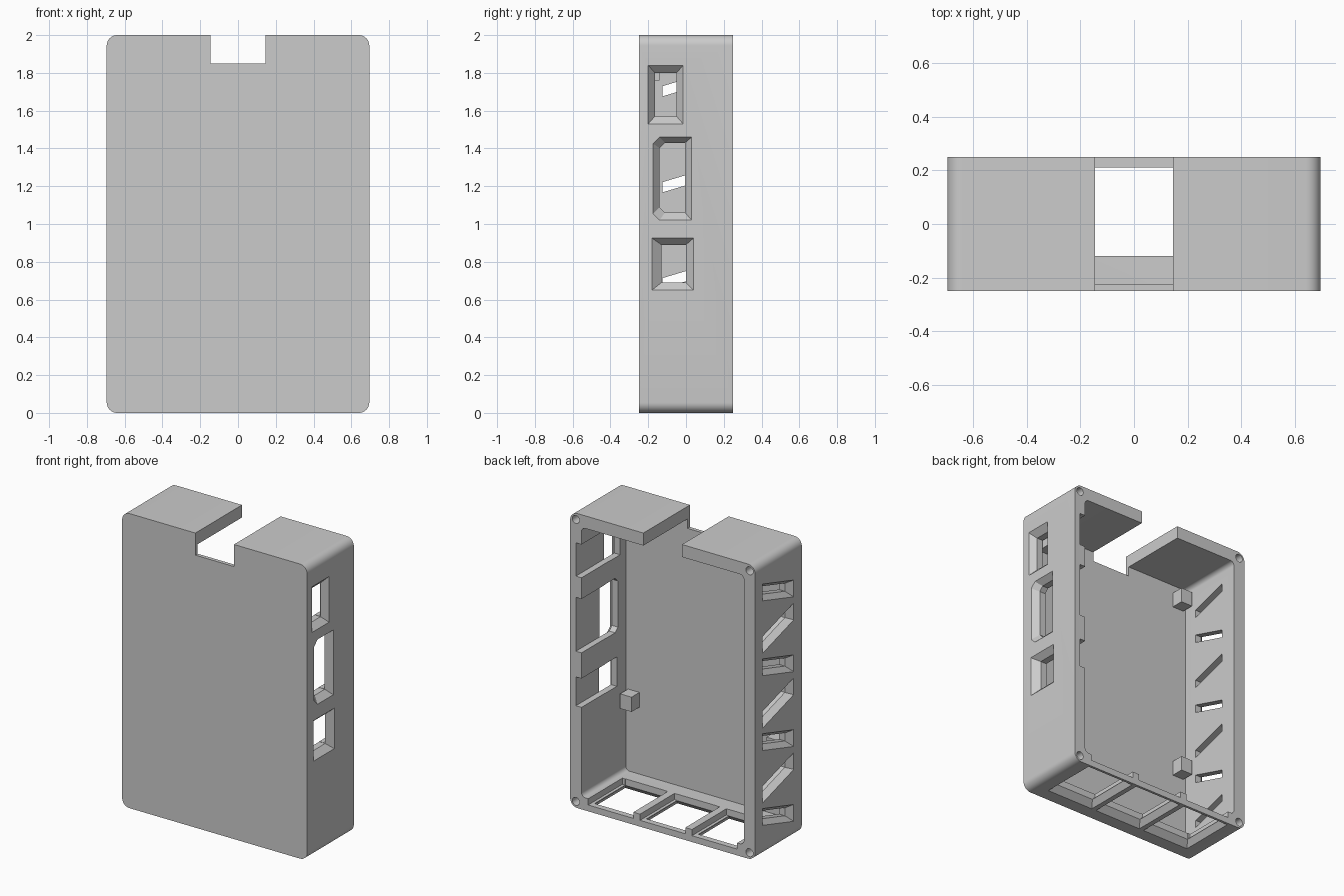
import bpy, bmesh, math

cube = bpy.data.objects.get("Cube")
if cube:
    bpy.data.objects.remove(cube, do_unlink=True)

W, D, H = 0.695, 0.25, 2.0      # half width, half depth, height
WALL, SKIN, BEVEL = 0.085, 0.025, 0.04

grey = bpy.data.materials.new("plain_grey")
grey.use_nodes = True
colour = (0.6, 0.6, 0.6, 1)
grey.diffuse_color = colour
grey.node_tree.nodes["Principled BSDF"].inputs["Base Color"].default_value = colour


def loft(name, sections):
    """Closed solid through matching loops of points."""
    bm = bmesh.new()
    rings = [[bm.verts.new(p) for p in loop] for loop in sections]
    n = len(rings[0])
    for a, b in zip(rings, rings[1:]):
        for i in range(n):
            j = (i + 1) % n
            bm.faces.new((a[i], a[j], b[j], b[i]))
    bm.faces.new(rings[0])
    bm.faces.new(rings[-1])
    bmesh.ops.recalc_face_normals(bm, faces=bm.faces)
    mesh = bpy.data.meshes.new(name)
    bm.to_mesh(mesh)
    bm.free()
    mesh.materials.append(grey)
    obj = bpy.data.objects.new(name, mesh)
    bpy.context.collection.objects.link(obj)
    return obj


def box(name, x0, x1, y0, y1, z0, z1):
    loop = [(x0, z0), (x1, z0), (x1, z1), (x0, z1)]
    return loft(name, [[(x, y, z) for x, z in loop] for y in (y0, y1)])


def rounded_prism(name, half, z0, z1, y0, y1, r, steps=8):
    loop = []
    for k, (sx, zc) in enumerate([(1, z1 - r), (-1, z1 - r), (-1, z0 + r), (1, z0 + r)]):
        for i in range(steps + 1):
            a = math.pi / 2 * (k + i / steps)
            loop.append((sx * (half - r) + r * math.cos(a), zc + r * math.sin(a)))
    return loft(name, [[(x, y, z) for x, z in loop] for y in (y0, y1)])


def disc(name, x, z, r, y0, y1, n=24):
    ring = [(x + r * math.cos(math.tau * i / n), z + r * math.sin(math.tau * i / n)) for i in range(n)]
    return loft(name, [[(u, y, v) for u, v in ring] for y in (y0, y1)])


def recess(name, place, outer, inner):
    """Opening that tapers through the outer skin, then runs straight inward."""
    k = 0.01 / BEVEL
    flare = [(o[0] + (o[0] - i[0]) * k, o[1] + (o[1] - i[1]) * k) for o, i in zip(outer, inner)]
    layers = [(flare, -0.01), (inner, BEVEL), (inner, WALL + 0.03)]
    return loft(name, [[place(u, v, d) for u, v in loop] for loop, d in layers])


def rect(u0, u1, v0, v1, c=0.0, slope=0.0):
    if c:
        loop = [(u0 + c, v0), (u1, v0), (u1, v1), (u0 + c, v1), (u0, v1 - c), (u0, v0 + c)]
    else:
        loop = [(u0, v0), (u1, v0), (u1, v1), (u0, v1)]
    return [(u, v + slope * u) for u, v in loop]


def on_right(u, v, d):
    return (W - d, u, v)


def on_left(u, v, d):
    return (-W + d, u, v)


def on_bottom(u, v, d):
    return (u, v, d)


# Case shell and its open-backed cavity
case = rounded_prism("case", W, 0, H, -D, D, 0.055)
cutters = [rounded_prism("cavity", W - WALL, WALL, H - WALL, SKIN - D, D + 0.1, 0.03)]

# Notch through the top wall and front plate
cutters.append(box("top_notch", -0.145, 0.145, -D - 0.1, D + 0.1, 1.85, H + 0.1))

# Port openings, each with a slide-in channel to the back
ports = [
    ((-0.20, -0.015, 1.53, 1.84), (-0.165, -0.05, 1.57, 1.80), 0),
    ((-0.175, 0.03, 1.02, 1.46), (-0.14, -0.005, 1.06, 1.43), 0.035),
    ((-0.18, 0.04, 0.65, 0.925), (-0.13, 0.0, 0.69, 0.89), 0),
]
for outer, inner, c in ports:
    cutters.append(recess("port", on_right, rect(*outer, c), rect(*inner, c * 0.8)))
    cutters.append(box("port_channel", 0.55, W - BEVEL - 0.003, inner[1] - 0.05, D + 0.1,
                       inner[2] + 0.002, inner[3] - 0.002))

# Zigzag vent slots
for i in range(7):
    z = 1.74 - 0.254 * i
    s = 0.3 if i % 2 == 0 else -0.3
    cutters.append(recess("vent_slot", on_left,
                          rect(-0.163, 0.174, z - 0.057, z + 0.057, slope=s),
                          rect(-0.125, 0.135, z - 0.027, z + 0.027, slope=s)))

# Bottom openings with channels to the back
for x in (-0.39, 0, 0.39):
    cutters.append(recess("bottom_opening", on_bottom,
                          rect(x - 0.178, x + 0.178, -0.16, 0.233),
                          rect(x - 0.15, x + 0.15, -0.12, 0.21)))
    cutters.append(box("bottom_channel", x - 0.17, x + 0.17, -0.118, D + 0.1, BEVEL + 0.003, 0.13))

# Screw holes in the back rim
for x in (-0.652, 0.652):
    for z in (0.043, H - 0.043):
        cutters.append(disc("screw_hole", x, z, 0.027, 0.05, D + 0.05))

bpy.context.view_layer.objects.active = case
for cutter in cutters:
    mod = case.modifiers.new("cut", "BOOLEAN")
    mod.operation = "DIFFERENCE"
    mod.solver = "EXACT"
    mod.object = cutter
    bpy.ops.object.modifier_apply(modifier=mod.name)
    bpy.data.objects.remove(cutter, do_unlink=True)

# Support pegs on the inside of the front plate
for side, s in (("left", 1), ("right", -1)):
    for level, z in (("lower", 0.59), ("upper", 1.81)):
        x = s * 0.55
        box(f"{side}_{level}_peg", x - 0.043, x + 0.043, -D + SKIN / 2, -0.14, z - 0.05, z + 0.05)

# Smooth rounded corners, sharp edges kept
bpy.ops.object.select_all(action="DESELECT")
case.select_set(True)
bpy.context.view_layer.objects.active = case
bpy.ops.object.shade_smooth_by_angle(angle=math.radians(30))
